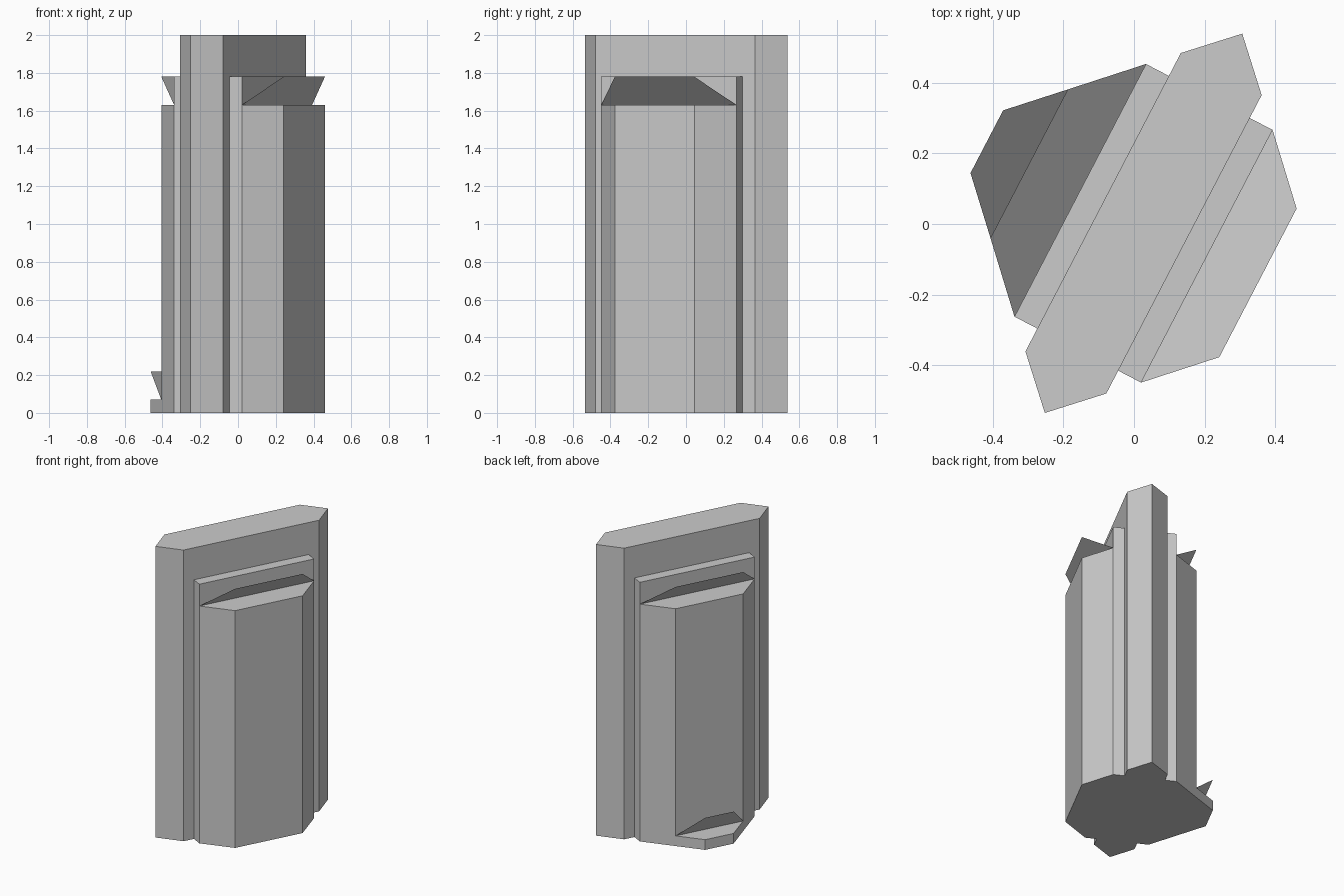
import bpy, bmesh
from math import radians
from mathutils import Matrix

if "Cube" in bpy.data.objects:
    bpy.data.objects.remove(bpy.data.objects["Cube"])

# Local frame: x along the slab, y across it; then turned and placed
PLACE = Matrix.Translation((0.027, 0.002, 0)) @ Matrix.Rotation(radians(62.5), 4, 'Z')


def finish(name, bm):
    bmesh.ops.transform(bm, matrix=PLACE, verts=bm.verts)
    mesh = bpy.data.meshes.new(name)
    bm.to_mesh(mesh)
    bm.free()
    obj = bpy.data.objects.new(name, mesh)
    bpy.context.collection.objects.link(obj)
    return obj


def prism(name, profile, height):
    bm = bmesh.new()
    base = bm.faces.new([bm.verts.new((x, y, 0)) for x, y in profile])
    top = bmesh.ops.extrude_face_region(bm, geom=[base], use_keep_orig=True)
    verts = [g for g in top['geom'] if isinstance(g, bmesh.types.BMVert)]
    bmesh.ops.translate(bm, verts=verts, vec=(0, 0, height))
    bmesh.ops.recalc_face_normals(bm, faces=bm.faces)
    return finish(name, bm)


def flared_step(name, inner, outer, height, side):
    """Tapered step with a thin sloping flap that rises outward above it."""
    (hi, yi), (ho, yo) = inner, outer
    yi, yo = yi * side, yo * side
    prism(name, [(-hi, yi), (hi, yi), (ho, yo), (-ho, yo)], height)
    bm = bmesh.new()
    flap = [(-hi, yi, height), (hi, yi, height),
            (ho, yo, height + 0.15), (-ho, yo, height + 0.15)]
    face = bm.faces.new([bm.verts.new(p) for p in flap])
    face.normal_update()
    if face.normal.z > 0:
        face.normal_flip()
    finish(name + "_flap", bm)


# Tall central slab with pointed ends
prism("central_slab", [(-0.605, 0), (-0.476, -0.129), (0.476, -0.129),
                       (0.605, 0), (0.476, 0.129), (-0.476, 0.129)], 2.0)

# Slightly lower, wider core
prism("core_block", [(-0.403, -0.202), (0.403, -0.202),
                     (0.403, 0.202), (-0.403, 0.202)], 1.78)

# Tapered buttresses on both sides, and one low step on the left
for label, side in (("right", -1), ("left", 1)):
    flared_step(label + "_buttress", (0.403, 0.202), (0.237, 0.365), 1.63, side)
flared_step("low_step", (0.237, 0.365), (0.1, 0.5), 0.07, 1)
